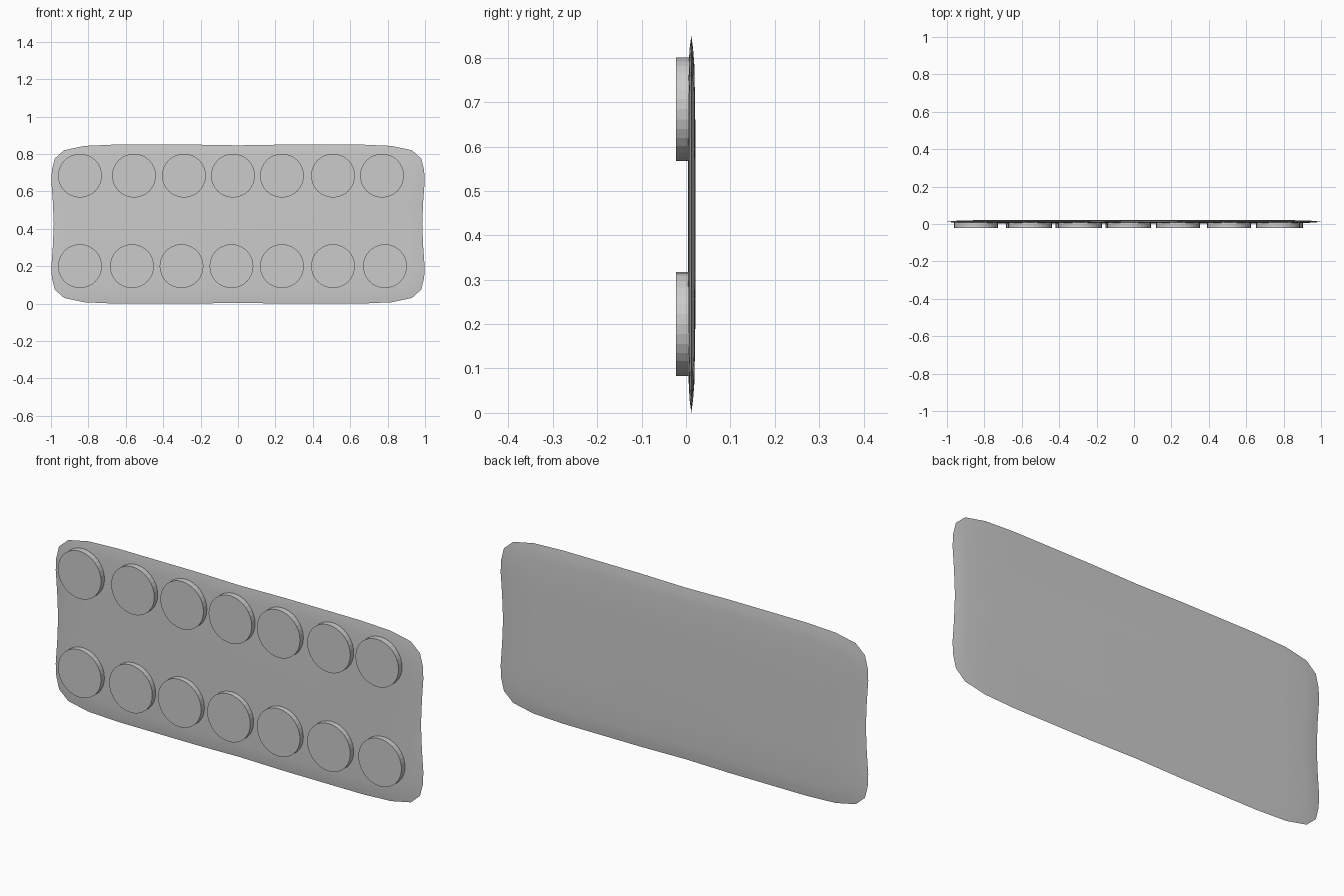
import bpy, bmesh, math

cube = bpy.data.objects.get("Cube")
if cube:
    bpy.data.objects.remove(cube, do_unlink=True)

grey = bpy.data.materials.new("plain grey")
grey.use_nodes = True
COLOUR = (0.6, 0.6, 0.6, 1)
grey.diffuse_color = COLOUR
grey.node_tree.nodes["Principled BSDF"].inputs["Base Color"].default_value = COLOUR

MID_Z, HALF_X, HALF_Z = 0.425, 1.0, 0.425


def finish(name, bm, angle):
    bmesh.ops.recalc_face_normals(bm, faces=bm.faces)
    mesh = bpy.data.meshes.new(name)
    bm.to_mesh(mesh)
    bm.free()
    mesh.materials.append(grey)
    obj = bpy.data.objects.new(name, mesh)
    bpy.context.collection.objects.link(obj)
    bpy.ops.object.select_all(action='DESELECT')
    obj.select_set(True)
    bpy.context.view_layer.objects.active = obj
    bpy.ops.object.shade_smooth_by_angle(angle=math.radians(angle))
    return obj


# Outline of one quarter, mirrored into a full rounded panel
quarter = [(0.985, 0), (0.99, 0.12), (0.998, 0.23), (0.995, 0.29), (0.98, 0.35),
           (0.93, 0.395), (0.82, 0.418), (0.66, 0.425), (0.24, 0.425), (0, 0.421)]
half = quarter + [(-x, z) for x, z in quarter[-2::-1]]
outline = half + [(x, -z) for x, z in half[-2:0:-1]]

# Thin lens-shaped panel: rings from front centre, over the sharp rim, to back centre
rings = [(0.2, 0.004), (0.07, 0.006), (0.03, 0.008), (0, 0.012),
         (0.03, 0.016), (0.07, 0.019), (0.2, 0.021)]
bm = bmesh.new()
loops = []
for inset, y in rings:
    sx, sz = 1 - inset / HALF_X, 1 - inset / HALF_Z
    loops.append([bm.verts.new((x * sx, y, MID_Z + z * sz)) for x, z in outline])
for a, b in zip(loops, loops[1:]):
    for i in range(len(a)):
        j = (i + 1) % len(a)
        bm.faces.new((a[i], a[j], b[j], b[i]))
bm.faces.new(loops[0])
bm.faces.new(loops[-1])
finish("panel", bm, 40)

# Two rows of round studs on the front
RADIUS, FRONT, BACK = 0.117, -0.022, 0.01
rows = {
    "upper": (0.684, (-0.845, -0.556, -0.289, -0.027, 0.235, 0.508, 0.77)),
    "lower": (0.2, (-0.845, -0.567, -0.302, -0.035, 0.235, 0.508, 0.786)),
}
for row, (z, xs) in rows.items():
    for n, x in enumerate(xs, 1):
        bm = bmesh.new()
        bmesh.ops.create_cone(bm, cap_ends=True, segments=32, radius1=RADIUS,
                              radius2=RADIUS, depth=BACK - FRONT)
        for v in bm.verts:
            v.co = (x + v.co.x, (FRONT + BACK) / 2 + v.co.z, z - v.co.y)
        finish(f"{row}_stud_{n}", bm, 5)
